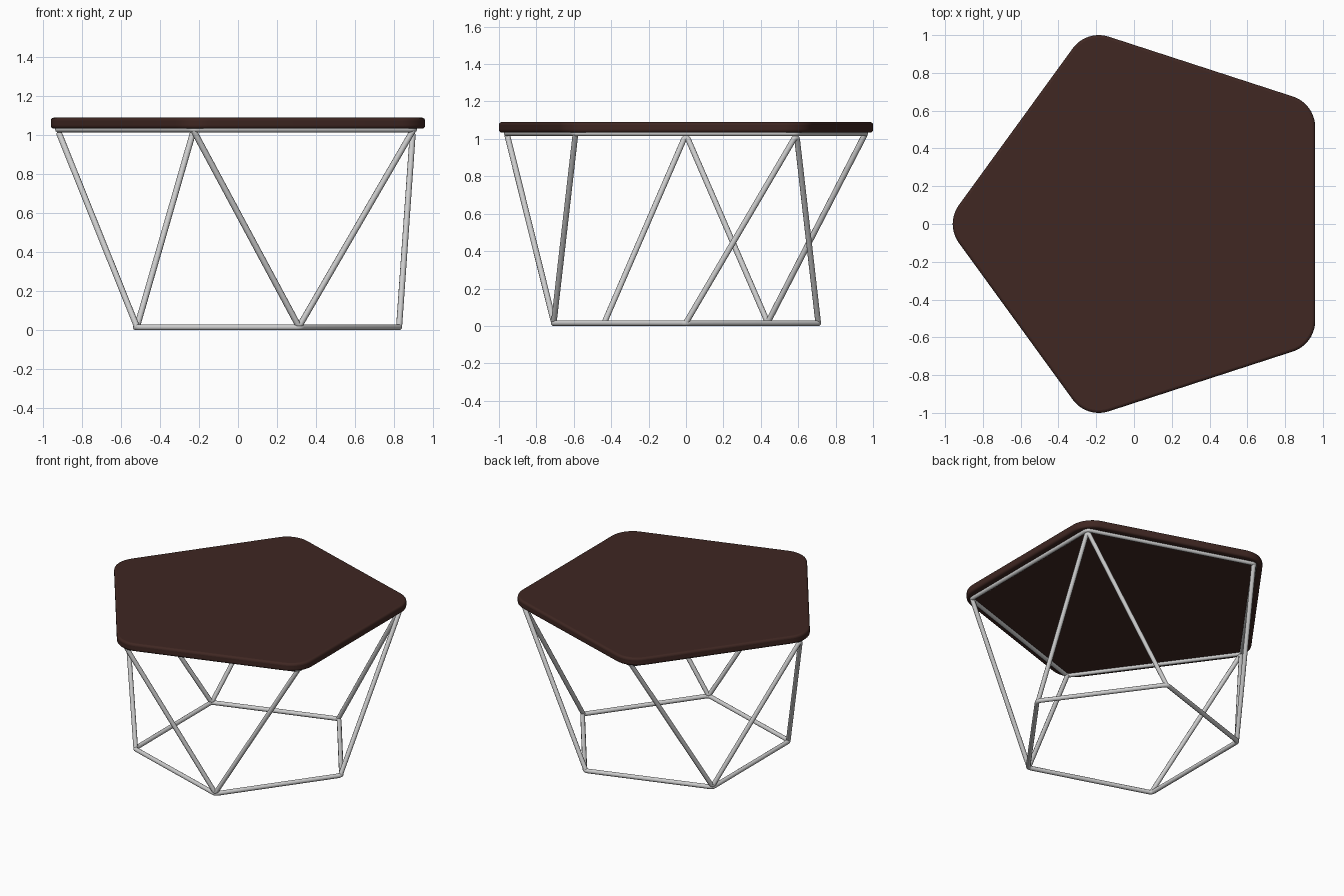
import bpy, bmesh, math
from mathutils import Vector

if "Cube" in bpy.data.objects:
    bpy.data.objects.remove(bpy.data.objects["Cube"])

CX = 0.083          # shared centre of the pentagons
TUBE = 0.0155       # rod radius
TOP_R, BASE_R = 1.013, 0.75
TOP_Z, BASE_Z = 1.03, TUBE


def point(radius, degrees, z):
    a = math.radians(degrees)
    return Vector((CX + radius * math.cos(a), radius * math.sin(a), z))


def fillet(points, radius, steps, closed):
    """Round the corners of a polyline with circular arcs."""
    result, n = [], len(points)
    for i, p in enumerate(points):
        if not closed and i in (0, n - 1):
            result.append(p)
            continue
        u = (points[i - 1] - p).normalized()
        v = (points[(i + 1) % n] - p).normalized()
        half = u.angle(v) / 2
        centre = p + (u + v).normalized() * radius / math.sin(half)
        t = radius / math.tan(half)
        start, end = p + u * t - centre, p + v * t - centre
        for k in range(steps + 1):
            arc = start.normalized().slerp(end.normalized(), k / steps) if hasattr(start, "slerp") else start
            result.append(centre + arc.normalized() * radius)
    return result


def rod(name, points, closed=False, bend=0.03):
    path = fillet(points, bend, 6, closed)
    curve = bpy.data.curves.new(name, "CURVE")
    curve.dimensions = "3D"
    curve.bevel_depth = TUBE
    curve.bevel_resolution = 3
    curve.use_fill_caps = True
    spline = curve.splines.new("POLY")
    spline.points.add(len(path) - 1)
    for sp, p in zip(spline.points, path):
        sp.co = (*p, 1)
    spline.use_cyclic_u = closed
    spline.use_smooth = True
    obj = bpy.data.objects.new(name, curve)
    bpy.context.collection.objects.link(obj)
    return obj


# Pentagon rings at floor and under the table top
rod("base_ring", [point(BASE_R, 72 * i, BASE_Z) for i in range(5)], True)
rod("upper_ring", [point(TOP_R, 36 + 72 * i, TOP_Z) for i in range(5)], True)

# Zigzag legs: multiples of 72 degrees are on the floor, the rest under the top
for name, angles in (("front_legs", (252, 288, 324)),
                     ("right_legs", (0, 36, 72)),
                     ("left_legs", (108, 144, 180, 216))):
    rod(name, [point(BASE_R - 0.007, a, BASE_Z + 0.002) if a % 72 == 0
               else point(TOP_R - 0.007, a, TOP_Z - 0.006) for a in angles], bend=0.012)

# Table top: rounded pentagon slab with softened rims
SLAB_R, SLAB_LOW, SLAB_HIGH = 1.083, 1.034, 1.09
outline = fillet([point(SLAB_R, 36 + 72 * i, SLAB_LOW) for i in range(5)], 0.17, 10, True)
bm = bmesh.new()
face = bm.faces.new([bm.verts.new(p) for p in outline])
extruded = bmesh.ops.extrude_face_region(bm, geom=[face])["geom"]
bmesh.ops.translate(bm, vec=(0, 0, SLAB_HIGH - SLAB_LOW),
                    verts=[g for g in extruded if isinstance(g, bmesh.types.BMVert)])
bmesh.ops.recalc_face_normals(bm, faces=bm.faces)
mesh = bpy.data.meshes.new("table_top")
bm.to_mesh(mesh)
bm.free()
top = bpy.data.objects.new("table_top", mesh)
bpy.context.collection.objects.link(top)
bevel = top.modifiers.new("rim", "BEVEL")
bevel.width = 0.015
bevel.segments = 4
bevel.limit_method = "ANGLE"
bevel.angle_limit = math.radians(40)
wood = bpy.data.materials.new("dark_wood")
wood.diffuse_color = (0.05, 0.02, 0.016, 1)
wood.use_nodes = True
wood.node_tree.nodes["Principled BSDF"].inputs["Base Color"].default_value = wood.diffuse_color
mesh.materials.append(wood)
bpy.context.view_layer.objects.active = top
top.select_set(True)
bpy.ops.object.shade_smooth_by_angle(angle=math.radians(40))
